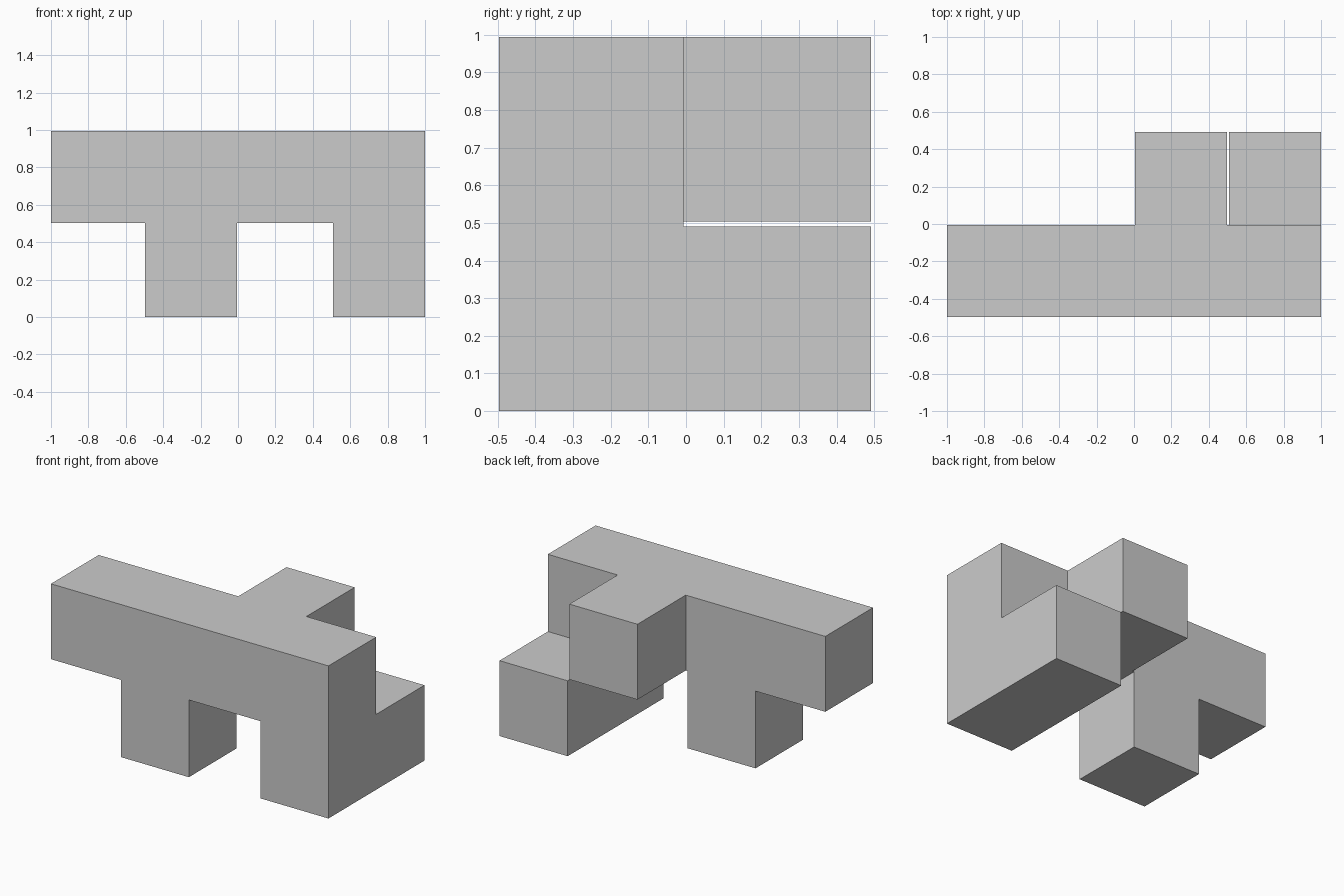
import bpy, bmesh

if "Cube" in bpy.data.objects:
    bpy.data.objects.remove(bpy.data.objects["Cube"])

# Cubes of side S on a grid of pitch P, with a thin clearance between neighbours
GAP = 0.012
P = (2 + GAP) / 4
S = P - GAP
xs = sorted(v for i in range(4) for v in (-1 + i * P, -1 + i * P + S))
zs = [0, S, P, P + S]
y_front, y_mid, y_back = -S - GAP / 2, -GAP / 2, P - GAP / 2 - GAP / 2

bm = bmesh.new()


def panel(i, k):
    """One rectangle of the front outline."""
    corners = [(xs[i], zs[k]), (xs[i + 1], zs[k]),
               (xs[i + 1], zs[k + 1]), (xs[i], zs[k + 1])]
    bm.faces.new([bm.verts.new((x, y_front, z)) for x, z in corners])


def extrude(faces, y):
    """Push faces straight back to depth y."""
    out = bmesh.ops.extrude_face_region(bm, geom=faces)["geom"]
    for v in out:
        if isinstance(v, bmesh.types.BMVert):
            v.co.y = y
    return [f for f in out if isinstance(f, bmesh.types.BMFace)]


# Front half: long top bar with two legs
for i in range(7):
    panel(i, 2)
for i in (2, 6):
    panel(i, 0)
    panel(i, 1)
bmesh.ops.remove_doubles(bm, verts=bm.verts[:], dist=0.0001)
back = extrude(bm.faces[:], y_mid)


# Rear arms: one upper, one lower
def is_arm(f):
    c = f.calc_center_median()
    upper = xs[4] < c.x < xs[5] and c.z > zs[2]
    lower = c.x > xs[6] and c.z < zs[1]
    return upper or lower


extrude([f for f in back if is_arm(f)], y_back)

# Clean flat faces
bmesh.ops.recalc_face_normals(bm, faces=bm.faces[:])
bmesh.ops.dissolve_limit(bm, angle_limit=0.01, verts=bm.verts[:], edges=bm.edges[:])
mesh = bpy.data.meshes.new("puzzle_piece")
bm.to_mesh(mesh)
bm.free()
piece = bpy.data.objects.new("puzzle_piece", mesh)
bpy.context.collection.objects.link(piece)
